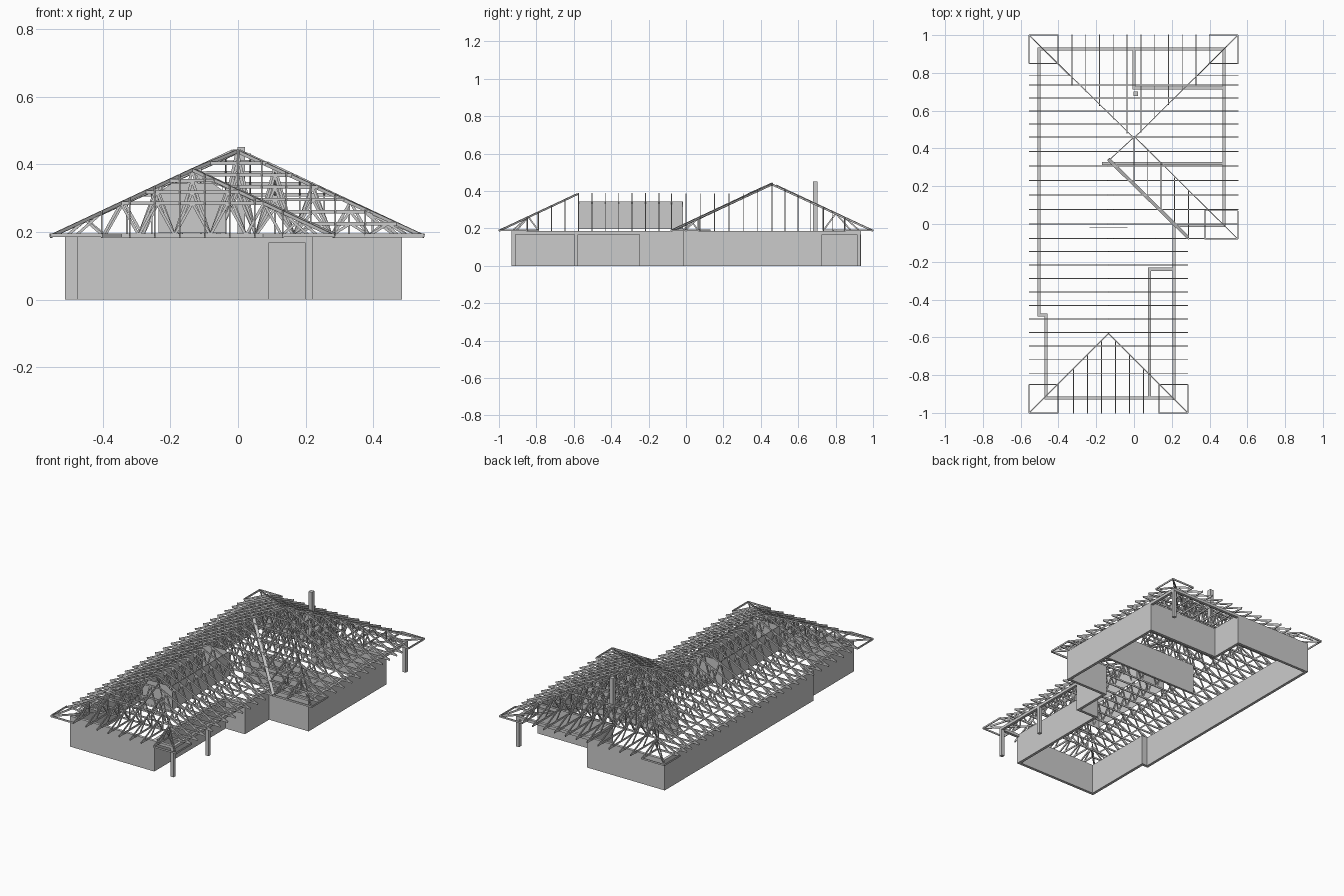
import bpy, bmesh
from mathutils import Vector, Matrix

if "Cube" in bpy.data.objects:
    bpy.data.objects.remove(bpy.data.objects["Cube"])

E, S = 0.19, 0.468          # eave height, roof slope
T, D = 0.0045, 0.010        # timber thickness, depth
WH = 0.185                  # wall height


def roof(x, y):
    """Height of the roof plane: south wing joined to the wider north block."""
    a = min(x + .555, .285 - x, y + 1, 1 - y)
    b = min(x + .555, .55 - x, y + .08, 1 - y)
    return E + S * max(a, b, 0)


def beam(bm, p, q, t=T, d=D):
    """Rectangular timber from p to q, depth kept in the vertical plane."""
    p, q = Vector(p), Vector(q)
    v = q - p
    if v.length < 1e-4:
        return
    u = v.normalized()
    side = u.cross(Vector((0, 0, 1)))
    side = side.normalized() if side.length > 1e-3 else Vector((1, 0, 0))
    up = side.cross(u)
    m = Matrix((u * v.length, side * t, up * d)).transposed().to_4x4()
    m.translation = (p + q) / 2
    bmesh.ops.create_cube(bm, size=1, matrix=m)


def box(bm, x0, x1, y0, y1, z0=0, z1=WH):
    m = Matrix.Translation(((x0 + x1) / 2, (y0 + y1) / 2, (z0 + z1) / 2))
    bmesh.ops.create_cube(bm, size=1, matrix=m @ Matrix.Diagonal((x1 - x0, y1 - y0, z1 - z0, 1)))


def finish(bm, name):
    bmesh.ops.recalc_face_normals(bm, faces=bm.faces)
    me = bpy.data.meshes.new(name)
    bm.to_mesh(me)
    bm.free()
    bpy.context.collection.objects.link(bpy.data.objects.new(name, me))


def top(x, y):
    return (x, y, roof(x, y) - D * .3)


def low(x, y):
    return (x, y, E)


# Walls
bm = bmesh.new()
for w in [(-.512, -.495, -.49, .935), (-.512, -.458, -.49, -.473), (-.475, -.458, -.93, -.473),
          (-.475, .09, -.93, -.913), (.073, .09, -.93, -.231), (.073, .22, -.248, -.231),
          (.203, .22, -.248, 0), (.203, .485, -.017, 0), (.468, .485, -.017, .728),
          (-.008, .485, .711, .728), (-.008, .009, .711, .935), (-.512, .009, .918, .935),
          (-.17, .47, .313, .327)]:
    box(bm, *w)
finish(bm, "walls")

# Porch posts and the beams they carry
bm = bmesh.new()
for x, y in [(.21, -.922), (.21, -.587), (.475, .923)]:
    box(bm, x - .01, x + .01, y - .01, y + .01)
for w in [(.203, .22, -.93, -.248), (.09, .22, -.93, -.913), (.468, .485, .728, .935), (.009, .485, .918, .935)]:
    box(bm, *w, .168, WH)
finish(bm, "porch_posts")

# Flue
bm = bmesh.new()
box(bm, -.002, .02, .678, .702, WH, .452)
finish(bm, "flue")

# Attic room: thin side sheets and clipped end panels
bm = bmesh.new()
for x in (-.225, -.045):
    box(bm, x - .001, x + .001, -.578, -.018, .197, .345)
for y in (-.578, -.018):
    prof = [(-.235, .197), (-.035, .197), (-.035, .315), (-.075, .345), (-.195, .345), (-.235, .315)]
    f = bm.faces.new([bm.verts.new((x, y, z)) for x, z in prof])
    r = bmesh.ops.extrude_face_region(bm, geom=[f])
    bmesh.ops.translate(bm, vec=(0, .002, 0), verts=[v for v in r["geom"] if isinstance(v, bmesh.types.BMVert)])
finish(bm, "attic_room")

# Main trusses running across the building
ys = [-.79 + .0717 * i for i in range(10)] + [-.077 + .0767 * i for i in range(8)] + [.46 + .069 * i for i in range(1, 5)]
bm = bmesh.new()
for y in ys:
    x0, x1 = -.555, (.55 if y > -.079 else .285)
    n = 160
    xs = [x0 + (x1 - x0) * i / n for i in range(n + 1)]
    zs = [roof(x, y) for x in xs]
    ks = [0]
    for i in range(1, n):
        if abs(zs[i - 1] - 2 * zs[i] + zs[i + 1]) > 4e-4 and i - ks[-1] > 2:
            ks.append(i)
    ks.append(n)
    for a, b in zip(ks, ks[1:]):
        beam(bm, top(xs[a], y), top(xs[b], y))
    beam(bm, low(x0, y), low(x1, y))
    # zigzag webs between the chords
    m = round((x1 - x0) / .125)
    s = (x1 - x0 - .1) / m
    for i in range(m):
        a = x0 + .05 + i * s
        beam(bm, low(a, y), top(a + s / 2, y), d=.008)
        beam(bm, top(a + s / 2, y), low(a + s, y), d=.008)
finish(bm, "main_trusses")


# Hip jacks: rafter to the hip line, short ceiling tie and webs
def jack(bm, x, y_eave, y_hip, y_tie):
    beam(bm, top(x, y_eave), top(x, y_hip))
    beam(bm, low(x, y_eave), low(x, y_tie))
    a = y_eave + (y_tie - y_eave) * .45
    b = y_eave + (y_tie - y_eave) * .75
    beam(bm, low(x, a), top(x, b), d=.008)
    beam(bm, top(x, b), low(x, y_tie), d=.008)
    beam(bm, low(x, y_tie), top(x, y_tie), d=.008)


bm = bmesh.new()
for i in range(-2, 4):
    x = -.135 + (i - .5) * .074
    jack(bm, x, -1, -1 + min(x + .555, .285 - x), -.79)
for i in range(-5, 5):
    x = (i + .5) * .073
    jack(bm, x, 1, 1 - min(x + .555, .55 - x), .735)
for x in (.0, .07, .143, .215):
    beam(bm, top(x, .205 - x), top(x, .46 - x))
jack(bm, .288, -.08, .172, .065)
finish(bm, "hip_jacks")

# Corner bays: box of short jacks, edge boards
bm = bmesh.new()
for cx, cy, sx, sy in [(-.555, -1, 1, 1), (.285, -1, -1, 1), (-.555, 1, 1, -1), (.55, 1, -1, -1), (.55, -.08, -1, 1)]:
    rx, r = (.174 if cy > -.5 and cy < .5 else .152), .15
    jx, jy = cx + sx * rx, cy + sy * r
    for f in (low, top):
        beam(bm, f(jx, cy), f(jx, jy))
        beam(bm, f(cx, jy), f(jx, jy))
    beam(bm, low(cx, cy), low(jx, cy))
    beam(bm, low(cx, cy), low(cx, jy))
    beam(bm, low(cx, cy), low(cx + sx * .21, cy + sy * .21))
    hx, hy = cx + sx * rx / 2, cy + sy * r / 2
    beam(bm, low(jx, hy), top(jx, jy), d=.008)
    beam(bm, low(hx, jy), top(jx, jy), d=.008)
    beam(bm, low(jx, jy), top(jx, jy), d=.008)
    # side jack just inside the northern bays
    k = .215
    if cy > .5:
        beam(bm, low(cx, cy - k), low(cx + sx * k, cy - k))
        beam(bm, top(cx, cy - k), top(cx + sx * k, cy - k))
finish(bm, "corner_bays")

# Hip rafters and the valley board
bm = bmesh.new()
for a, b in [((-.555, -1), (-.135, -.58)), ((.285, -1), (-.135, -.58)), ((-.555, 1), (0, .455)),
             ((.55, 1), (0, .455)), ((.55, -.08), (0, .465)), ((0, .46), (-.135, .335))]:
    beam(bm, top(*a), top(*b))
finish(bm, "hip_rafters")
bm = bmesh.new()
beam(bm, (-.135, .342, .383), (.285, -.07, .19), t=.018)
finish(bm, "valley_board")
